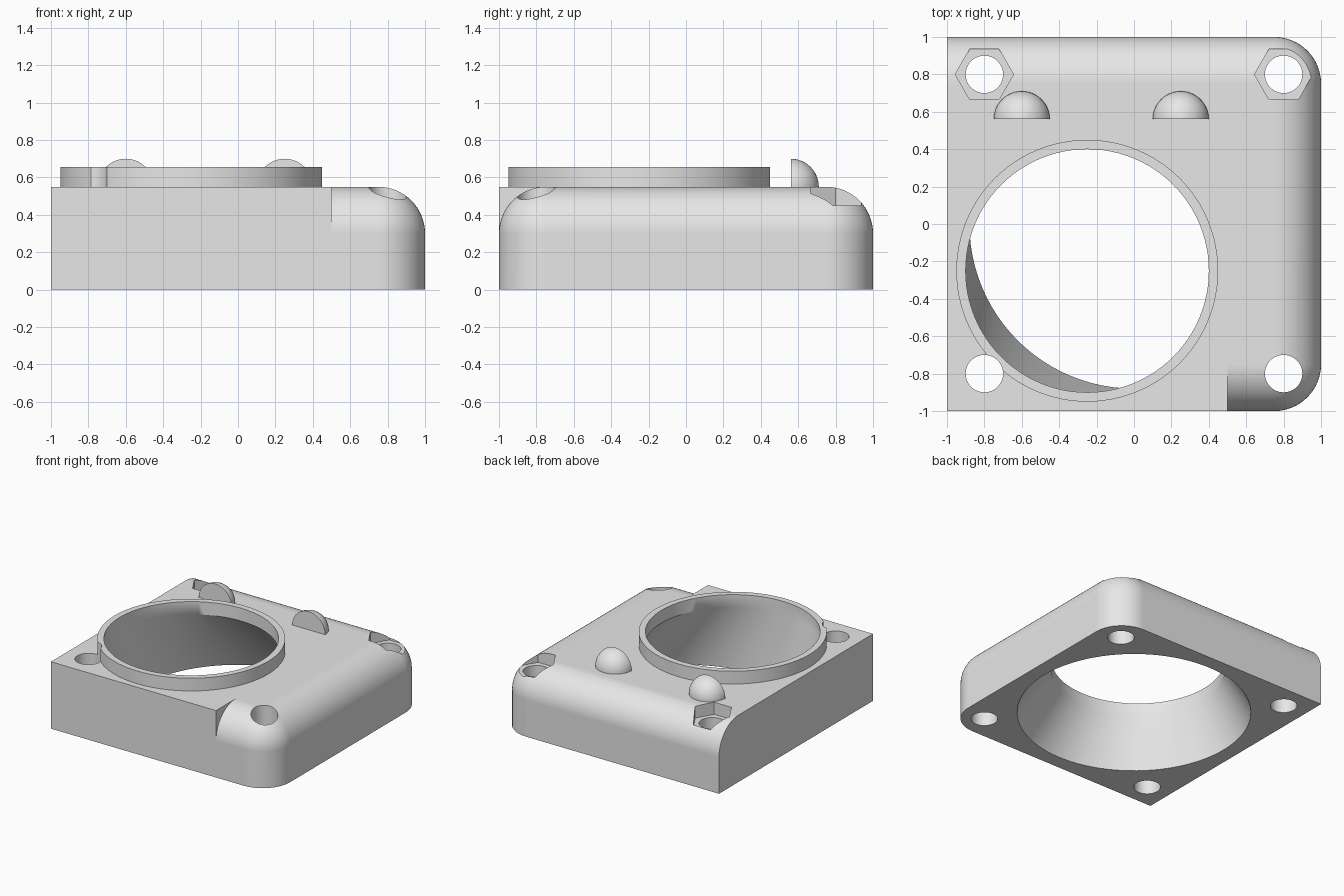
import bpy, bmesh
from math import sin, cos, pi, radians
from mathutils import Vector

if "Cube" in bpy.data.objects:
    bpy.data.objects.remove(bpy.data.objects["Cube"], do_unlink=True)

grey = bpy.data.materials.new("plain grey")
grey.use_nodes = True
grey.diffuse_color = (0.8, 0.8, 0.8, 1)
for node in grey.node_tree.nodes:
    if node.type == 'BSDF_PRINCIPLED':
        node.inputs["Base Color"].default_value = (0.8, 0.8, 0.8, 1)

TOP, FILLET = 0.55, 0.25
DUCT = -0.25                     # duct outlet centre in x and y


def finish(name, bm):
    bmesh.ops.remove_doubles(bm, verts=bm.verts, dist=1e-5)
    bmesh.ops.recalc_face_normals(bm, faces=bm.faces)
    mesh = bpy.data.meshes.new(name)
    bm.to_mesh(mesh)
    bm.free()
    mesh.materials.append(grey)
    ob = bpy.data.objects.new(name, mesh)
    bpy.context.collection.objects.link(ob)
    return ob


def loft(name, loops):
    """Closed solid through loops that have equal point counts."""
    bm = bmesh.new()
    rows = [[bm.verts.new(p) for p in loop] for loop in loops]
    n = len(rows[0])
    for a, b in zip(rows, rows[1:]):
        for i in range(n):
            j = (i + 1) % n
            bm.faces.new((a[i], a[j], b[j], b[i]))
    bm.faces.new(rows[0][::-1])
    bm.faces.new(rows[-1])
    return finish(name, bm)


def circle(x, y, z, r, n=96):
    return [(x + r * cos(2 * pi * i / n), y + r * sin(2 * pi * i / n), z) for i in range(n)]


def prism(name, x, y, r, z0, z1, n):
    return loft(name, [circle(x, y, z0, r, n), circle(x, y, z1, r, n)])


def outline(inset, z, steps=16):
    """Plan with a square left end and two rounded right corners."""
    r, c = FILLET - inset, 1 - FILLET
    pts = [(-1, -1 + inset, z)]
    for side, start in ((-1, -pi / 2), (1, 0)):
        for i in range(steps + 1):
            a = start + pi / 2 * i / steps
            pts.append((c + r * cos(a), side * c + r * sin(a), z))
    return pts + [(-1, 1 - inset, z)]


def activate(ob):
    bpy.ops.object.select_all(action='DESELECT')
    ob.select_set(True)
    bpy.context.view_layer.objects.active = ob


def combine(target, tool, operation):
    mod = target.modifiers.new(operation.lower(), 'BOOLEAN')
    mod.operation, mod.solver, mod.object = operation, 'EXACT', tool
    activate(target)
    bpy.ops.object.modifier_apply(modifier=mod.name)
    bpy.data.objects.remove(tool, do_unlink=True)


def smooth(ob):
    activate(ob)
    bpy.ops.object.shade_smooth_by_angle(angle=radians(30))
    mod = ob.modifiers.new("even shading", 'WEIGHTED_NORMAL')
    mod.keep_sharp = True


# Rounded housing
layers = [outline(0, 0)]
for i in range(17):
    a = pi / 2 * i / 16
    layers.append(outline(FILLET * (1 - cos(a)), TOP - FILLET + FILLET * sin(a)))
housing = loft("housing", layers)

# Square front block
block = loft("front_block", [[(-1, -1, z), (0.5, -1, z), (0.5, 0, z), (-1, 0, z)]
                             for z in (0, TOP)])
combine(housing, block, 'UNION')

# Raised collar around the outlet
combine(housing, prism("collar", DUCT, DUCT, 0.7, 0.45, 0.655, 96), 'UNION')

# Slanted duct, wide at the bottom and offset at the top
duct = loft("duct_cutter", [circle(0.05, 0.05, -0.11, 0.926),
                            circle(DUCT, DUCT, TOP, 0.65),
                            circle(DUCT, DUCT, 0.8, 0.65)])
combine(housing, duct, 'DIFFERENCE')

# Corner screw holes, with nut pockets at the back
for x in (-0.8, 0.8):
    for y in (-0.8, 0.8):
        combine(housing, prism("hole_cutter", x, y, 0.1, -0.2, 0.9, 48), 'DIFFERENCE')
    combine(housing, prism("nut_cutter", x, 0.8, 0.156, 0.45, 0.9, 6), 'DIFFERENCE')
smooth(housing)

# Half-dome stops with flat front faces
for name, x in (("left_stop", 0.25), ("right_stop", -0.6)):
    bm = bmesh.new()
    bmesh.ops.create_uvsphere(bm, u_segments=48, v_segments=24, radius=0.15)
    bmesh.ops.translate(bm, verts=bm.verts, vec=(x, 0.56, TOP))
    for point, normal in (((x, 0.561, TOP), (0, 1, 0)), ((x, 0.56, TOP - 0.02), (0, 0, 1))):
        cut = bmesh.ops.bisect_plane(bm, geom=bm.verts[:] + bm.edges[:] + bm.faces[:],
                                     plane_co=Vector(point), plane_no=Vector(normal),
                                     clear_inner=True)
        rim = [e for e in cut["geom_cut"] if isinstance(e, bmesh.types.BMEdge)]
        bmesh.ops.holes_fill(bm, edges=rim, sides=0)
    smooth(finish(name, bm))
